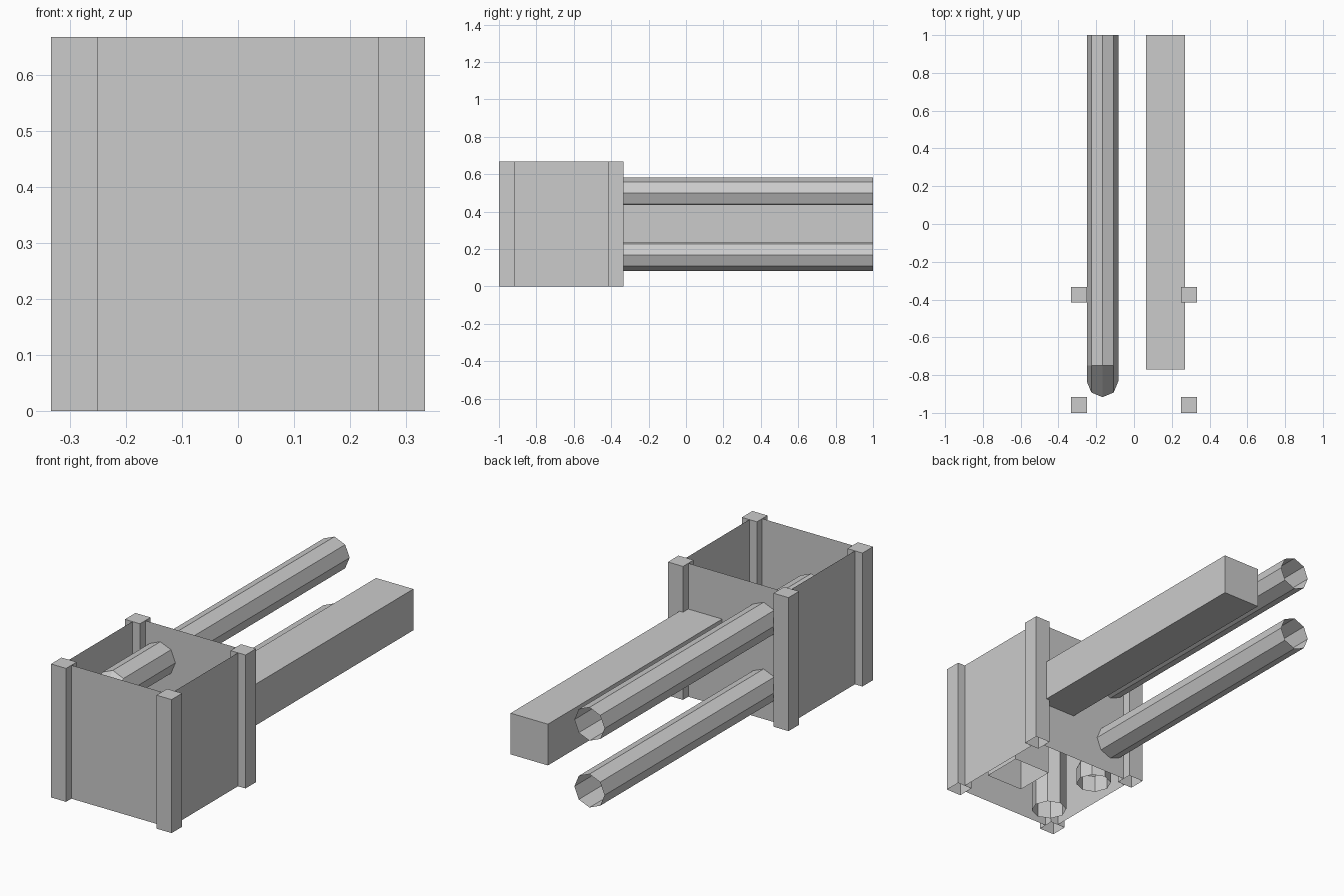
import bpy, bmesh
from math import sin, cos, pi

if "Cube" in bpy.data.objects:
    bpy.data.objects.remove(bpy.data.objects["Cube"])

U = 1 / 12  # post width and tube radius


def finish(name, bm):
    bmesh.ops.recalc_face_normals(bm, faces=bm.faces)
    mesh = bpy.data.meshes.new(name)
    bm.to_mesh(mesh)
    bm.free()
    obj = bpy.data.objects.new(name, mesh)
    bpy.context.collection.objects.link(obj)
    return obj


def duct(name, x, section, stations, cap_start=False):
    """Sweep a section (across, outward) through stations (y, z, outward y, outward z)."""
    bm = bmesh.new()
    rings = [[bm.verts.new((x + a, y + b * oy, z + b * oz)) for a, b in section]
             for y, z, oy, oz in stations]
    n = len(section)
    for r, s in zip(rings, rings[1:]):
        for i in range(n):
            j = (i + 1) % n
            bm.faces.new((r[i], r[j], s[j], s[i]))
    if cap_start:
        bm.faces.new(rings[0])
    return finish(name, bm)


def wall(name, p, q):
    """Thin upright sheet between two plan points."""
    bm = bmesh.new()
    bm.faces.new([bm.verts.new((*c, z)) for c, z in
                  ((p, 0), (q, 0), (q, 8 * U), (p, 8 * U))])
    return finish(name, bm)


# Corner posts, closed on top and open underneath
square = [(-1, -1), (1, -1), (1, 1), (-1, 1)]
cx, front, back = 3.5 * U, -11.5 * U, -4.5 * U
post = [(a * U / 2, b * U / 2) for a, b in square]
for side, x in (("left", -cx), ("right", cx)):
    for end, y in (("front", front), ("back", back)):
        duct(f"{end}_{side}_post", x, post,
             [(y, 8 * U, 1, 0), (y, 0, 1, 0)], cap_start=True)

# Thin walls between the posts
w = 3 * U
wall("front_wall", (-w, front), (w, front))
wall("back_wall", (-w, back), (w, back))
wall("left_wall", (-cx, front + U / 2), (-cx, back - U / 2))
wall("right_wall", (cx, front + U / 2), (cx, back - U / 2))

# Eight-sided open tubes with a single-segment elbow turning down
octagon = [(U * cos(i * pi / 4), U * sin(i * pi / 4)) for i in range(8)]
for name, yc, zc in (("upper_tube", -10 * U, 6 * U), ("lower_tube", -6 * U, 2 * U)):
    duct(name, -2 * U, octagon,
         [(1, zc, 0, 1), (yc + U, zc, 0, 1), (yc, zc - U, -1, 0), (yc, 0, -1, 0)])

# Square duct with a mitred corner turning down, closed at the far end
h = 0.103
box = [(a * h, b * h) for a, b in square]
duct("square_duct", 0.166, box,
     [(1, 0.335, 0, 1), (-8 * U, 0.335, -1, 1), (-8 * U, 0, -1, 0)], cap_start=True)
